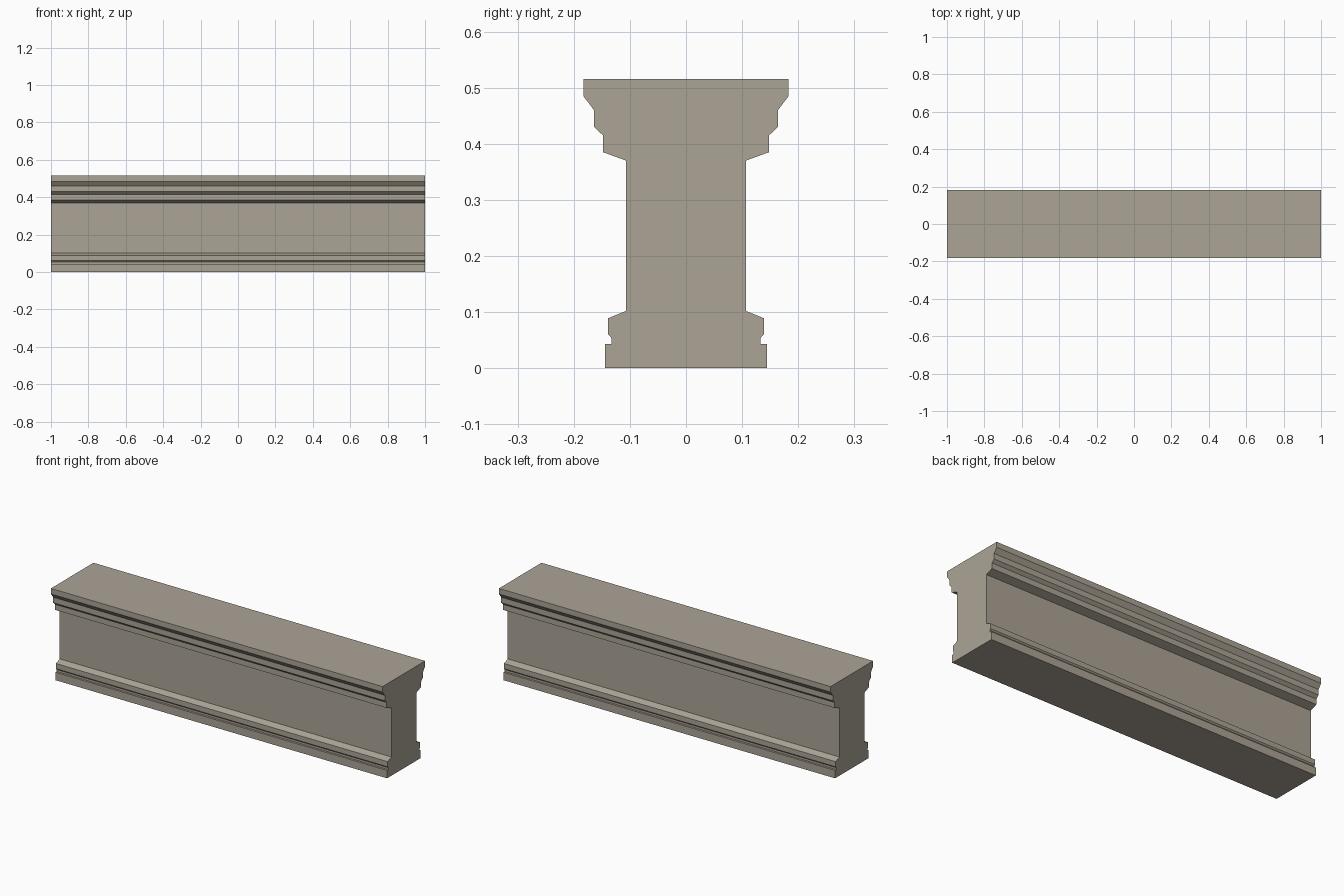
import bpy
import bmesh

cube = bpy.data.objects.get("Cube")
if cube:
    bpy.data.objects.remove(cube, do_unlink=True)

LENGTH = 2.0

# Half section of the moulded wall: (half depth, height), from base to coping
HALF_PROFILE = [
    (0.144, 0.0), (0.144, 0.043),                    # plinth
    (0.133, 0.043), (0.133, 0.054),                  # groove
    (0.139, 0.061), (0.139, 0.089),                  # base band
    (0.107, 0.102), (0.107, 0.370),                  # plain wall
    (0.148, 0.385), (0.148, 0.415),                  # lower cornice
    (0.164, 0.430), (0.164, 0.460),                  # middle cornice
    (0.183, 0.485), (0.183, 0.515),                  # coping
]


def make_material(name, colour):
    mat = bpy.data.materials.new(name)
    mat.use_nodes = True
    mat.diffuse_color = colour
    mat.node_tree.nodes["Principled BSDF"].inputs["Base Color"].default_value = colour
    return mat


def extrude_section(name, half, length, mat):
    """Mirror a half section across y and extrude it along x."""
    outline = half + [(-y, z) for y, z in reversed(half)]
    bm = bmesh.new()
    end = bm.faces.new([bm.verts.new((-length / 2, y, z)) for y, z in outline])
    result = bmesh.ops.extrude_face_region(bm, geom=[end], use_keep_orig=True)
    moved = [v for v in result["geom"] if isinstance(v, bmesh.types.BMVert)]
    bmesh.ops.translate(bm, verts=moved, vec=(length, 0, 0))
    bmesh.ops.recalc_face_normals(bm, faces=bm.faces)
    mesh = bpy.data.meshes.new(name)
    bm.to_mesh(mesh)
    bm.free()
    mesh.materials.append(mat)
    obj = bpy.data.objects.new(name, mesh)
    bpy.context.collection.objects.link(obj)
    return obj


stone = make_material("warm_grey_stone", (0.41, 0.37, 0.305, 1.0))
extrude_section("moulded_parapet_wall", HALF_PROFILE, LENGTH, stone)
